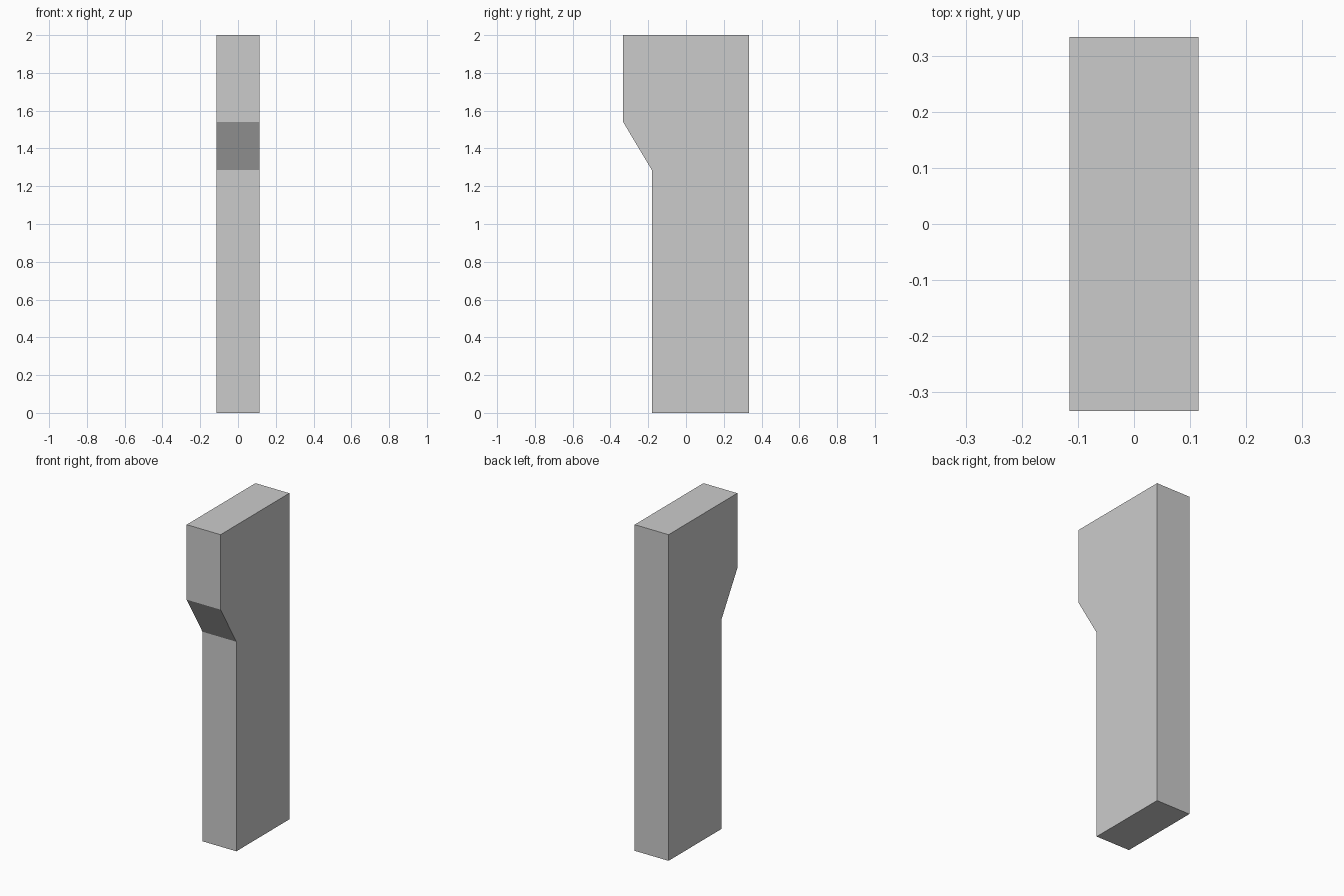
import bpy, bmesh

if "Cube" in bpy.data.objects:
    bpy.data.objects.remove(bpy.data.objects["Cube"])

HALF_WIDTH = 0.115

# Side outline (y, z): slim lower shaft, sloped underside, deeper head
PROFILE = [(-0.18, 0), (0.333, 0), (0.333, 2.0),
           (-0.333, 2.0), (-0.333, 1.54), (-0.18, 1.285)]


def extrude_profile(name, profile, half_width):
    """Make a closed prism by extruding a side outline along x."""
    bm = bmesh.new()
    side = bm.faces.new([bm.verts.new((-half_width, y, z)) for y, z in profile])
    result = bmesh.ops.extrude_face_region(bm, geom=[side], use_keep_orig=True)
    moved = [g for g in result["geom"] if isinstance(g, bmesh.types.BMVert)]
    bmesh.ops.translate(bm, verts=moved, vec=(2 * half_width, 0, 0))
    bmesh.ops.recalc_face_normals(bm, faces=bm.faces)
    mesh = bpy.data.meshes.new(name)
    bm.to_mesh(mesh)
    bm.free()
    obj = bpy.data.objects.new(name, mesh)
    bpy.context.collection.objects.link(obj)
    return obj


# Wall pillar with overhanging head
extrude_profile("pillar", PROFILE, HALF_WIDTH)
